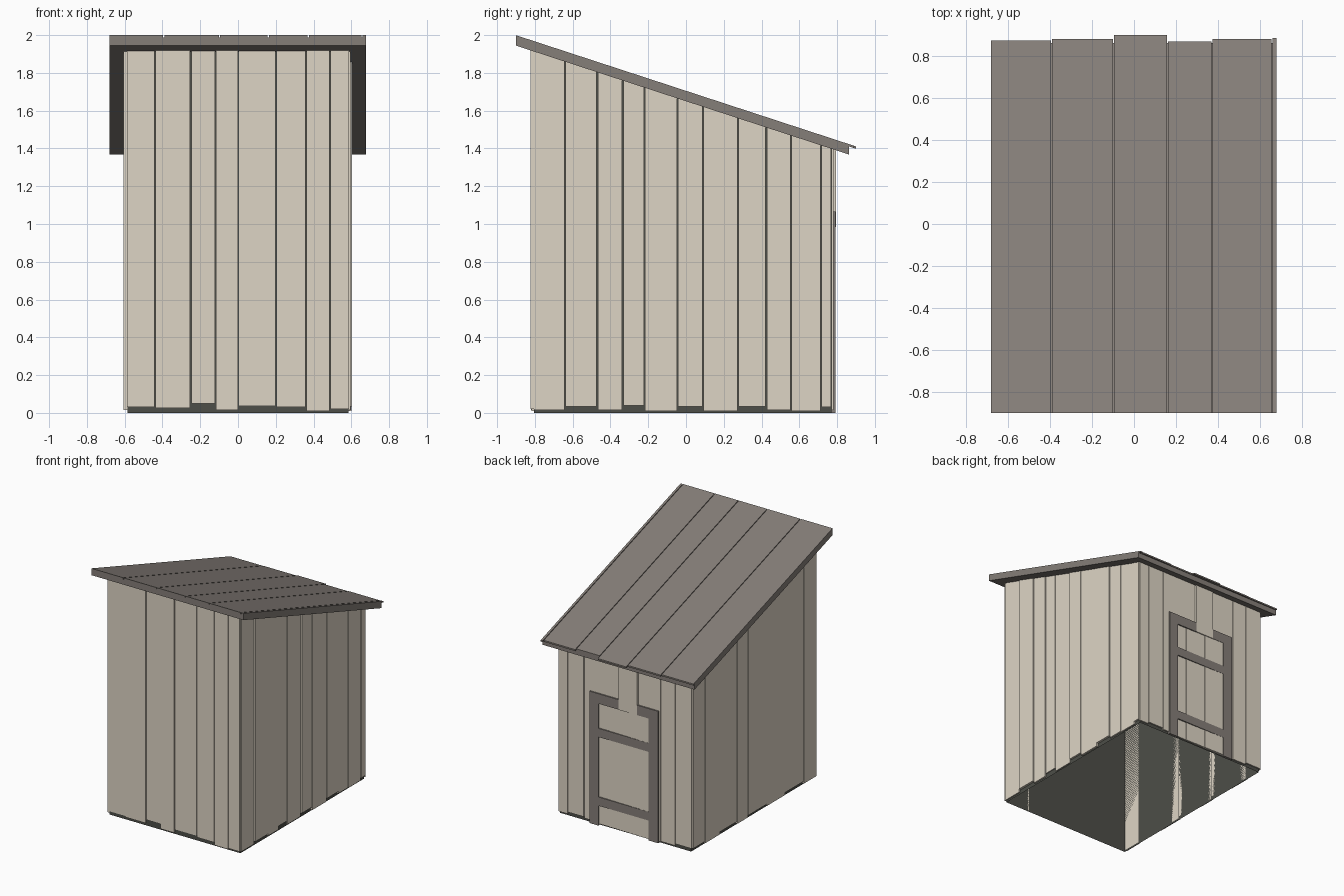
import bpy

cube = bpy.data.objects.get("Cube")
if cube:
    bpy.data.objects.remove(cube)


def material(name, r, g, b):
    m = bpy.data.materials.new(name)
    m.use_nodes = True
    m.diffuse_color = (r, g, b, 1)
    m.node_tree.nodes["Principled BSDF"].inputs["Base Color"].default_value = (r, g, b, 1)
    return m


BEIGE = material("pale weathered wood", 0.73, 0.665, 0.56)
GREY = material("grey wood", 0.235, 0.21, 0.19)
DARK = material("dark core", 0.075, 0.077, 0.065)


def roof_line(offset):
    """Height of the sloping roof plane as a function of depth."""
    return lambda y: 1.65 + offset - 0.327 * y


def box(name, x0, x1, y0, y1, bottom, top, mat, capped=True):
    """Box whose bottom and top are heights or functions of y."""
    def height(h, y):
        return h(y) if callable(h) else h
    corners = [(x0, y0), (x1, y0), (x1, y1), (x0, y1)]
    verts = [(x, y, height(h, y)) for h in (bottom, top) for x, y in corners]
    faces = [(3, 2, 1, 0), (4, 5, 6, 7)] if capped else []
    for i in range(4):
        j = (i + 1) % 4
        faces.append((i, j, j + 4, i + 4))
    mesh = bpy.data.meshes.new(name)
    mesh.from_pydata(verts, [], faces)
    mesh.materials.append(mat)
    obj = bpy.data.objects.new(name, mesh)
    bpy.context.collection.objects.link(obj)
    return obj


def board_row(edges, values, gap=0.0028):
    """Yield number, start, end and value of each board in a row."""
    for i, (a, b) in enumerate(zip(edges, edges[1:])):
        start = a + (gap if i else 0)
        end = b - (gap if i < len(edges) - 2 else 0)
        yield i + 1, start, end, values[i % len(values)]


# Hollow core behind the boards, open at the bottom
wall_top = roof_line(0.01)
box("core", -0.585, 0.585, -0.805, 0.77, 0, wall_top, DARK, capped=False)

# Front wall boards: bottom height and outer depth
front_edges = [-0.588, -0.44, -0.25, -0.12, 0.003, 0.2, 0.36, 0.487, 0.588]
front_shape = [(0.03, 0.813), (0.025, 0.82), (0.05, 0.814), (0.015, 0.82),
               (0.04, 0.812), (0.03, 0.815), (0.01, 0.818), (0.02, 0.822)]
for n, a, b, (z, depth) in board_row(front_edges, front_shape):
    box(f"front_board_{n}", a, b, -depth, -0.805, z, wall_top, BEIGE)

# Side wall boards
left_edges = [-0.805, -0.64, -0.47, -0.335, -0.22, -0.045, 0.09, 0.275,
              0.425, 0.555, 0.715, 0.768]
left_shape = [(0.015, 0.595), (0.035, 0.603), (0.015, 0.598), (0.04, 0.593),
              (0.01, 0.593), (0.035, 0.6), (0.01, 0.6), (0.035, 0.603),
              (0.015, 0.598), (0.01, 0.596), (0.03, 0.6)]
for n, a, b, (z, depth) in board_row(left_edges, left_shape):
    box(f"left_board_{n}", 0.585, depth, a, b, z, wall_top, BEIGE)

right_edges = [-0.805, -0.64, -0.4, -0.17, 0.07, 0.21, 0.43, 0.62, 0.77]
for n, a, b, z in board_row(right_edges, [0.015, 0.035, 0.015, 0.03]):
    box(f"right_board_{n}", -0.605, -0.585, a, b, z, wall_top, BEIGE)

# Back wall boards, one of them proud and crossing the door lintel
back_edges = [-0.595, -0.45, -0.32, -0.12, 0.05, 0.365, 0.51, 0.595]
for n, a, b, z in board_row(back_edges, [0.03, 0.015, 0.01, 0.985, 0.02, 0.03, 0.015]):
    front = 0.793 if z > 0.9 else 0.78
    box(f"back_board_{n}", a, b, 0.77, front, z, wall_top, BEIGE)

# Door boards, stepping slightly outwards
for n, a, b, z in board_row([-0.22, -0.13, -0.04, 0.05, 0.14, 0.23], [0.01], 0.001):
    box(f"door_board_{n}", a, b, 0.77, 0.7905 - 0.002 * n, z, 0.985, BEIGE)

# Door frame and rails
box("door_jamb_right", -0.305, -0.22, 0.77, 0.791, 0, 1.065, GREY)
box("door_jamb_left", 0.23, 0.31, 0.77, 0.791, 0, 1.065, GREY)
box("door_lintel", -0.22, 0.23, 0.77, 0.791, 0.985, 1.065, GREY)
for name, z in (("lower", 0.16), ("upper", 0.715)):
    box(f"door_rail_{name}", -0.22, 0.23, 0.77, 0.79, z, z + 0.07, GREY)

# Sloping roof slab with boards laid on it
box("roof_slab", -0.68, 0.678, -0.9, 0.862, roof_line(0), roof_line(0.043), GREY)
roof_edges = [-0.68, -0.393, -0.097, 0.16, 0.372, 0.657, 0.678]
roof_ends = [0.875, 0.882, 0.9, 0.87, 0.88, 0.886]
for n, a, b, end in board_row(roof_edges, roof_ends):
    box(f"roof_board_{n}", a, b, -0.9, end, roof_line(0.043), roof_line(0.055), GREY)
